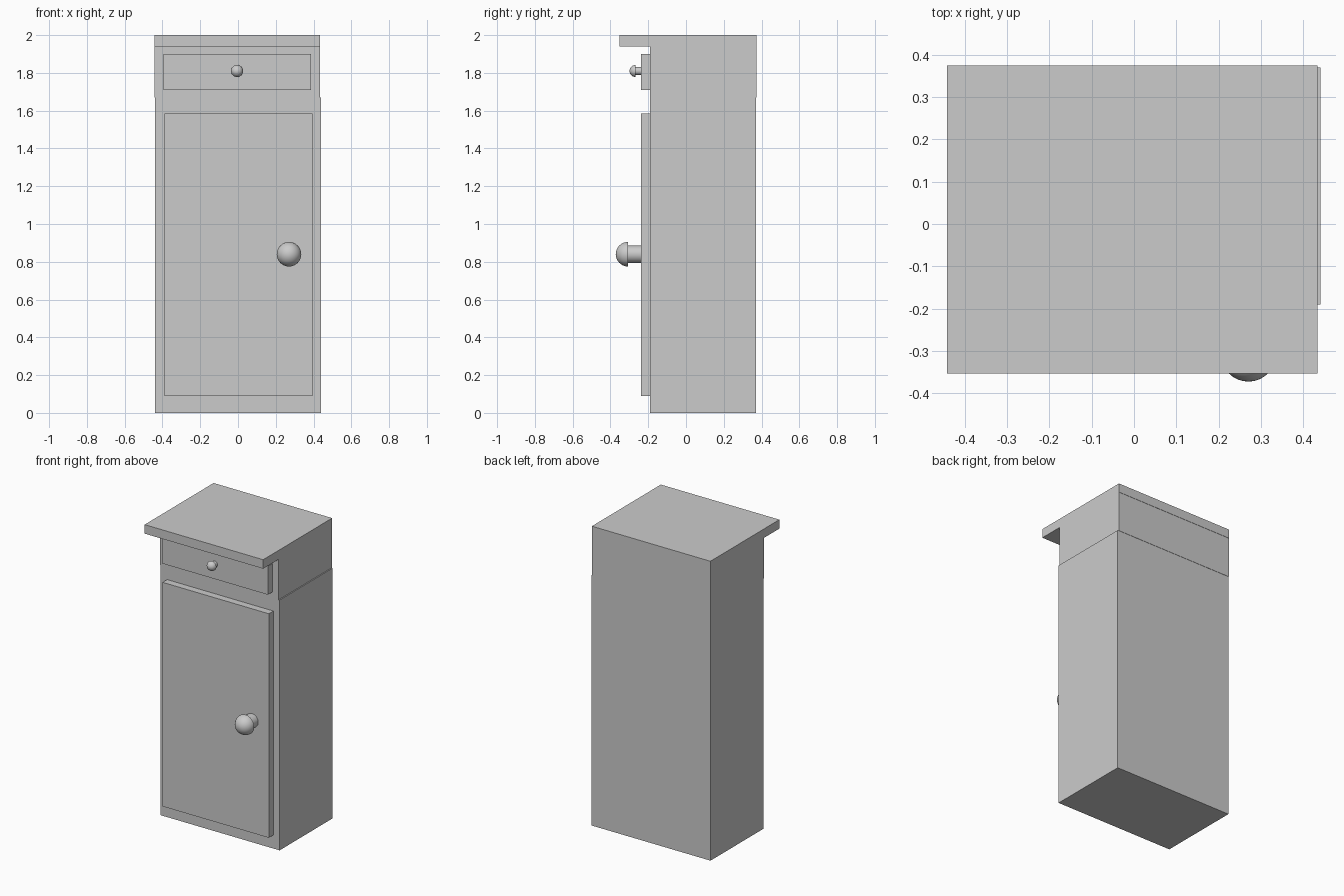
import bpy, math

if "Cube" in bpy.data.objects:
    bpy.data.objects.remove(bpy.data.objects["Cube"])


def box(name, x0, x1, y0, y1, z0, z1):
    bpy.ops.mesh.primitive_cube_add(
        size=1, location=((x0 + x1) / 2, (y0 + y1) / 2, (z0 + z1) / 2))
    ob = bpy.context.object
    ob.name = name
    ob.scale = (x1 - x0, y1 - y0, z1 - z0)
    bpy.ops.object.transform_apply(location=False, rotation=False, scale=True)
    return ob


def knob(name, x, z, y_base, y_head, radius, stem_radius, depth, segments=32, rings=8):
    # Lathe profile (radius, y): stem, flat back of the head, then the dome
    profile = [(0, y_base), (stem_radius, y_base), (stem_radius, y_head)]
    for i in range(rings + 1):
        a = math.pi / 2 * i / rings
        r = radius * math.cos(a) if i < rings else 0
        profile.append((r, y_head - depth * math.sin(a)))
    verts, rows = [], []
    for r, y in profile:
        n = segments if r > 0 else 1
        rows.append([len(verts) + i % n for i in range(segments)])
        for i in range(n):
            a = 2 * math.pi * i / segments
            verts.append((r * math.cos(a), y - y_base, r * math.sin(a)))
    faces = []
    for p, q in zip(rows, rows[1:]):
        for i in range(segments):
            j = (i + 1) % segments
            faces.append(tuple(dict.fromkeys((p[i], p[j], q[j], q[i]))))
    mesh = bpy.data.meshes.new(name)
    mesh.from_pydata(verts, [], faces)
    ob = bpy.data.objects.new(name, mesh)
    ob.location = (x, y_base, z)
    bpy.context.collection.objects.link(ob)
    # Consistent outward normals, smooth dome with crisp rim
    bpy.ops.object.select_all(action='DESELECT')
    ob.select_set(True)
    bpy.context.view_layer.objects.active = ob
    bpy.ops.object.mode_set(mode='EDIT')
    bpy.ops.mesh.select_all(action='SELECT')
    bpy.ops.mesh.normals_make_consistent(inside=False)
    bpy.ops.object.mode_set(mode='OBJECT')
    bpy.ops.object.shade_smooth_by_angle(angle=math.radians(35))
    return ob


# Carcass: tall lower cabinet, slightly narrower drawer case, overhanging top
box("lower_cabinet", -0.44, 0.44, -0.19, 0.37, 0, 1.67)
box("drawer_case", -0.442, 0.433, -0.19, 0.372, 1.67, 1.94)
box("top_board", -0.442, 0.433, -0.353, 0.374, 1.94, 2.0)

# Raised fronts
box("door", -0.39, 0.394, -0.238, -0.19, 0.09, 1.585)
box("drawer_front", -0.395, 0.387, -0.238, -0.19, 1.71, 1.9)

# Knobs
knob("door_knob", 0.27, 0.84, -0.238, -0.307, 0.065, 0.046, 0.065)
knob("drawer_knob", -0.005, 1.81, -0.238, -0.267, 0.032, 0.021, 0.032)
